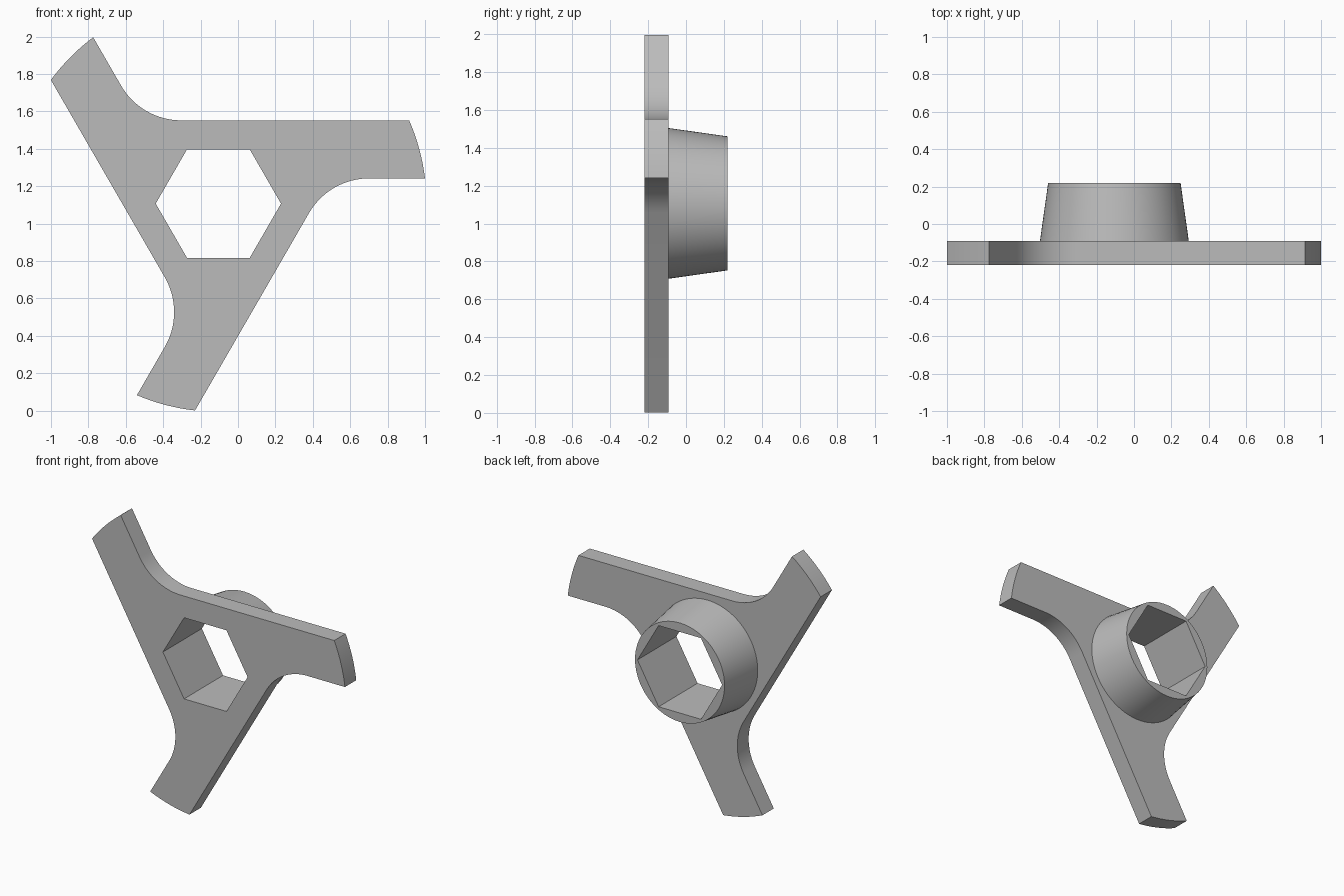
import bpy, bmesh
from math import sin, cos, tan, asin, radians, pi, tau

if "Cube" in bpy.data.objects:
    bpy.data.objects.remove(bpy.data.objects["Cube"], do_unlink=True)

CX, CZ = -0.105, 1.107             # hub axis, running along y
FRONT, BACK, BOSS_END = -0.22, -0.092, 0.22
TIP_R, OUTER, INNER = 1.113, 0.445, 0.135   # tip radius, offsets of the arm's two edges
FILLET = 0.372


def arc(x, z, r, a0, a1, n):
    """Points along an arc, both ends included."""
    return [(x + r * cos(a0 + (a1 - a0) * i / n), z + r * sin(a0 + (a1 - a0) * i / n))
            for i in range(n + 1)]


def loft(name, ring0, y0, ring1, y1):
    """Closed solid between two matching outlines across y."""
    bm = bmesh.new()
    a = [bm.verts.new((CX + x, y0, CZ + z)) for x, z in ring0]
    b = [bm.verts.new((CX + x, y1, CZ + z)) for x, z in ring1]
    bm.faces.new(a)
    bm.faces.new(b)
    for i in range(len(a)):
        j = (i + 1) % len(a)
        bm.faces.new((a[i], a[j], b[j], b[i]))
    bmesh.ops.recalc_face_normals(bm, faces=bm.faces)
    mesh = bpy.data.meshes.new(name)
    bm.to_mesh(mesh)
    bm.free()
    obj = bpy.data.objects.new(name, mesh)
    bpy.context.collection.objects.link(obj)
    return obj


def combine(target, tool, operation):
    """Apply a boolean and discard the tool."""
    bpy.context.view_layer.objects.active = target
    mod = target.modifiers.new(operation.lower(), 'BOOLEAN')
    mod.operation, mod.solver, mod.object = operation, 'EXACT', tool
    bpy.ops.object.modifier_apply(modifier=mod.name)
    bpy.data.objects.remove(tool, do_unlink=True)


# One arm: inner fillet followed by the curved tip
corner_x = (OUTER + INNER * 0.5) / cos(pi / 6)
fillet_x = corner_x + FILLET * tan(pi / 6)
arm = arc(fillet_x, INNER - FILLET, FILLET, radians(150), radians(90), 16)
arm += arc(0, 0, TIP_R, asin(INNER / TIP_R), asin(OUTER / TIP_R), 8)

# Three-armed plate by rotating the arm outline
outline = []
for k in range(3):
    c, s = cos(k * tau / 3), sin(k * tau / 3)
    outline += [(x * c - z * s, x * s + z * c) for x, z in arm]
body = loft("three_arm_hub", outline, FRONT, outline, BACK)

# Tapered round boss, rooted inside the plate
root_y = BACK - 0.06
slope = (0.398 - 0.354) / (BOSS_END - BACK)
root_r = 0.398 + slope * (BACK - root_y)
boss = loft("boss", arc(0, 0, root_r, 0, tau, 72)[:-1], root_y,
            arc(0, 0, 0.354, 0, tau, 72)[:-1], BOSS_END)
combine(body, boss, 'UNION')

# Hexagonal through hole
hexagon = arc(0, 0, 0.335, 0, tau, 6)[:-1]
combine(body, loft("hex_cutter", hexagon, -1, hexagon, 1), 'DIFFERENCE')

# Plain grey finish
grey = bpy.data.materials.new("grey")
grey.use_nodes = True
colour = (0.5, 0.5, 0.5, 1)
grey.diffuse_color = colour
grey.node_tree.nodes["Principled BSDF"].inputs["Base Color"].default_value = colour
body.data.materials.clear()
body.data.materials.append(grey)

bpy.ops.object.select_all(action='DESELECT')
body.select_set(True)
bpy.context.view_layer.objects.active = body
bpy.ops.object.shade_smooth_by_angle(angle=radians(25))
